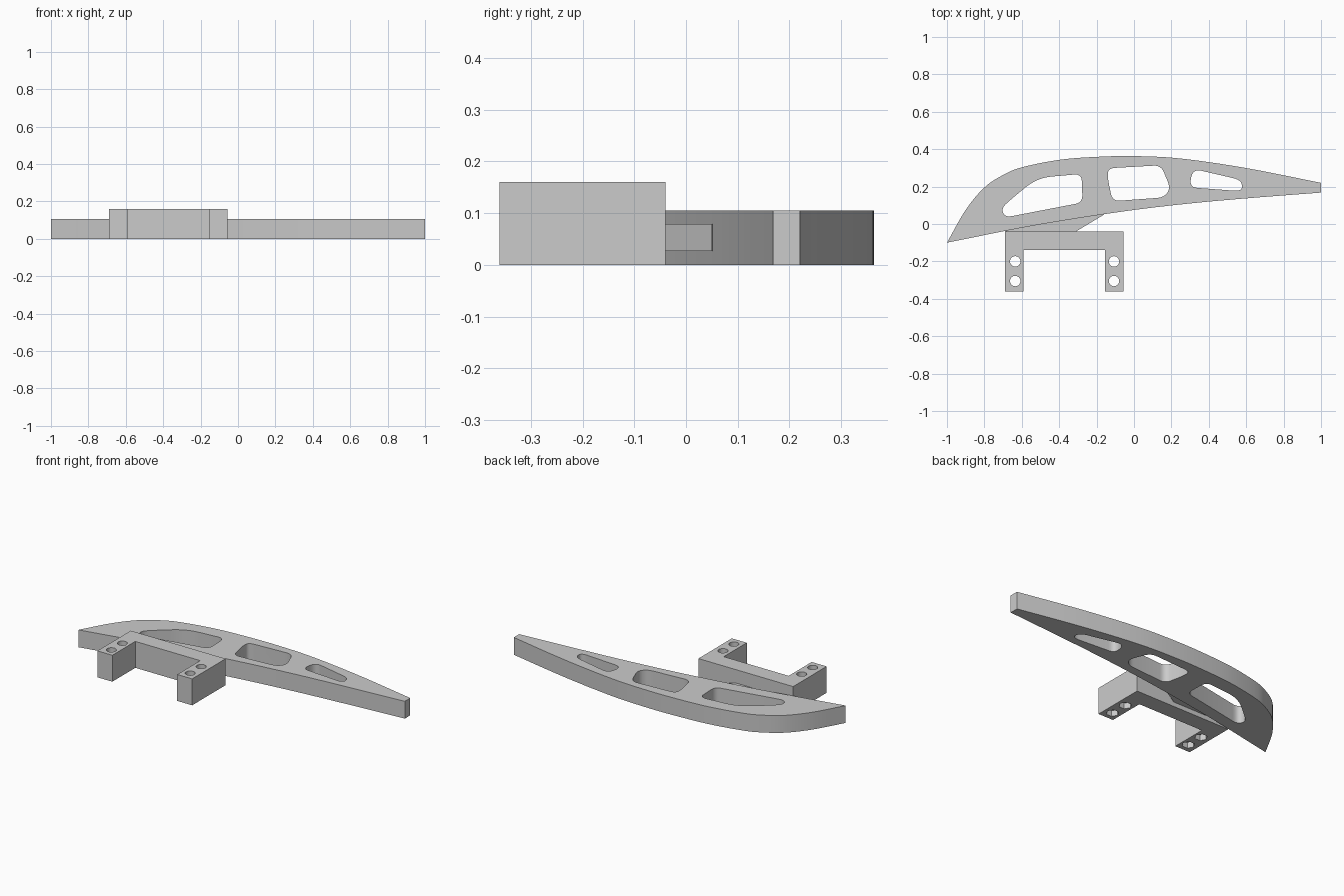
import bpy
import bmesh
from math import cos, sin, pi, radians
from mathutils import Vector

default = bpy.data.objects.get("Cube")
if default:
    bpy.data.objects.remove(default)

grey = bpy.data.materials.new("plain grey")
grey.use_nodes = True
grey.diffuse_color = (0.6, 0.6, 0.6, 1)
grey.node_tree.nodes["Principled BSDF"].inputs["Base Color"].default_value = grey.diffuse_color


def prism(name, outline, z0, z1):
    """Extrude a flat outline from z0 up to z1."""
    bm = bmesh.new()
    face = bm.faces.new([bm.verts.new((p[0], p[1], z0)) for p in outline])
    top = bmesh.ops.extrude_face_region(bm, geom=[face])["geom"]
    for v in top:
        if isinstance(v, bmesh.types.BMVert):
            v.co.z = z1
    bmesh.ops.recalc_face_normals(bm, faces=bm.faces)
    mesh = bpy.data.meshes.new(name)
    bm.to_mesh(mesh)
    bm.free()
    mesh.materials.append(grey)
    obj = bpy.data.objects.new(name, mesh)
    bpy.context.collection.objects.link(obj)
    return obj


def cut(obj, outline, z0, z1):
    """Cut a prism-shaped opening and discard the cutter."""
    cutter = prism("cutter", outline, z0, z1)
    cutter.hide_render = True
    mod = obj.modifiers.new("opening", "BOOLEAN")
    mod.operation = "DIFFERENCE"
    mod.solver = "EXACT"
    mod.object = cutter
    activate(obj)
    bpy.ops.object.modifier_apply(modifier=mod.name)
    bpy.data.objects.remove(cutter)


def activate(obj):
    bpy.ops.object.select_all(action="DESELECT")
    obj.select_set(True)
    bpy.context.view_layer.objects.active = obj


def spline(points, steps=6):
    """Smooth curve through the points."""
    pts = [Vector(p) for p in points]
    pts = [2 * pts[0] - pts[1]] + pts + [2 * pts[-1] - pts[-2]]
    out = []
    for a, b, c, d in zip(pts, pts[1:], pts[2:], pts[3:]):
        for i in range(steps):
            t = i / steps
            out.append(b + (c - a) * t / 2 + (a - 2.5 * b + 2 * c - d / 2) * t**2
                       + (1.5 * (b - c) + (d - a) / 2) * t**3)
    return out + [pts[-2]]


def rounded(corners, radius, steps=6):
    """Polygon with rounded corners."""
    pts = [Vector(p) for p in corners]
    out = []
    for i, p in enumerate(pts):
        before, after = pts[i - 1] - p, pts[(i + 1) % len(pts)] - p
        a = p + before.normalized() * min(radius, before.length * 0.48)
        b = p + after.normalized() * min(radius, after.length * 0.48)
        for k in range(steps + 1):
            t = k / steps
            out.append(a * (1 - t)**2 + p * 2 * t * (1 - t) + b * t**2)
    return out


def ring(x, y, radius, sides):
    return [(x + radius * cos(2 * pi * i / sides), y + radius * sin(2 * pi * i / sides))
            for i in range(sides)]


# Curved blade with three lightening windows
upper = [(-1, -.1), (-.9, .075), (-.8, .195), (-.7, .262), (-.6, .303), (-.4, .343),
         (-.2, .359), (0, .363), (.25, .35), (.6, .299), (1, .22)]
lower = [(1, .168), (.6, .137), (.3, .11), (0, .075), (-.3, .031), (-.6, -.02), (-1, -.1)]
blade = prism("blade", spline(upper) + spline(lower)[:-1], 0, .105)
windows = [
    ([(-.71, .085), (-.63, .155), (-.55, .22), (-.48, .25), (-.28, .268),
      (-.275, .115), (-.69, .035)], .04),
    ([(-.14, .298), (.145, .314), (.195, .19), (.16, .142), (-.115, .122), (-.14, .24)], .04),
    ([(.315, .295), (.575, .235), (.58, .175), (.295, .196)], .045),
]
for corners, radius in windows:
    cut(blade, rounded(corners, radius), -.1, .3)

# U-shaped mounting bracket
left, right, front, back = -.69, -.055, -.36, -.04
bracket = prism("mounting_bracket", [
    (left, front), (left + .1, front), (left + .1, -.14), (right - .1, -.14),
    (right - .1, front), (right, front), (right, back), (left, back)], 0, .16)

# Screw holes with hexagonal pockets underneath
for x in (-.635, -.107):
    for y in (-.2, -.305):
        cut(bracket, ring(x, y, .028, 24), -.1, .3)
        cut(bracket, ring(x, y, .035, 6), -.1, .035)

# Thin wedge joining the bracket to the blade
wedge = prism("joining_wedge", [(-.69, -.04), (-.31, -.04), (-.16, .05),
                                (-.25, .06), (-.6, 0)], .027, .079)

for obj in (blade, bracket, wedge):
    activate(obj)
    bpy.ops.object.shade_smooth_by_angle(angle=radians(30))
